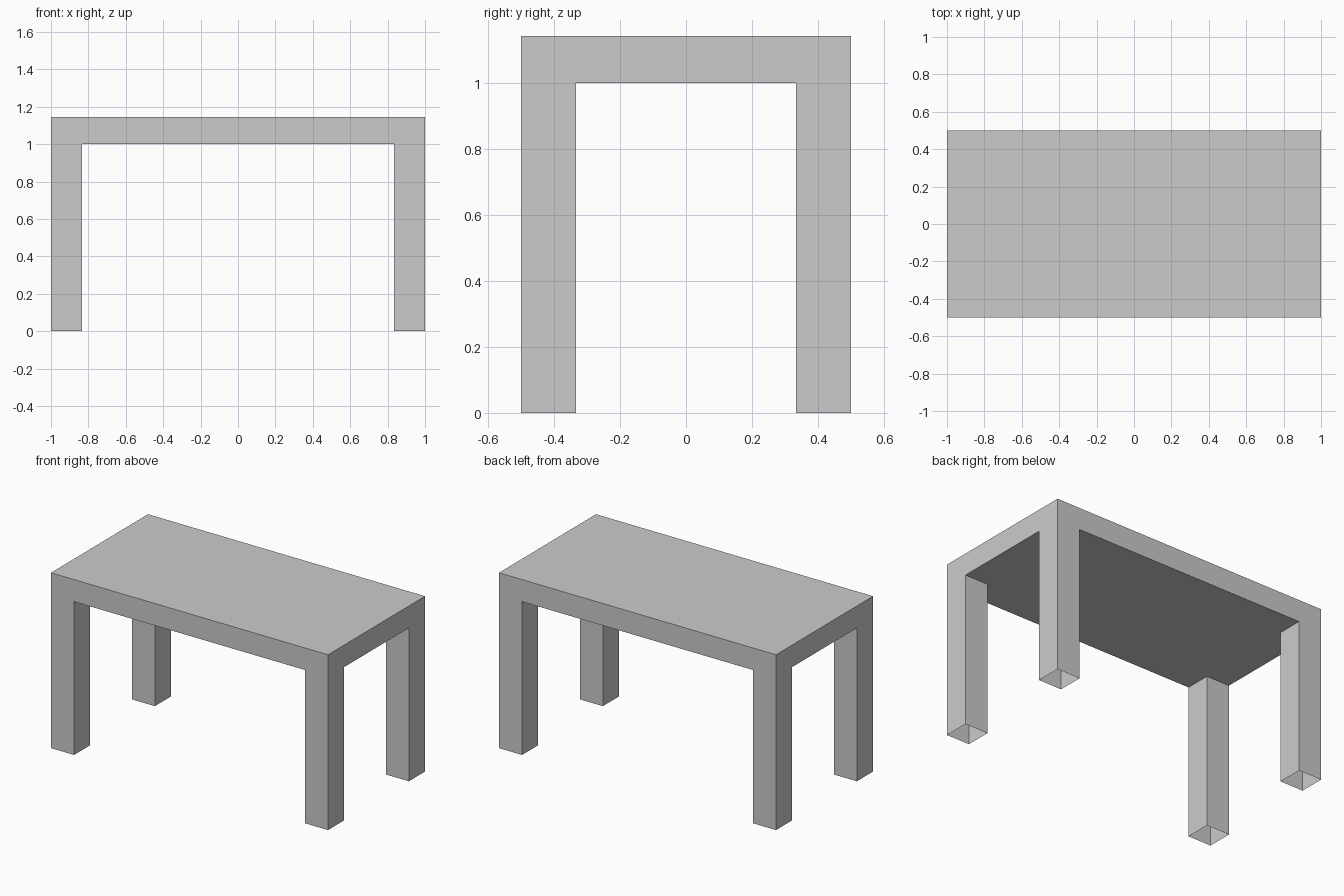
import bpy
import bmesh
from mathutils import Matrix, Vector

if "Cube" in bpy.data.objects:
    bpy.data.objects.remove(bpy.data.objects["Cube"])

LENGTH, DEPTH = 2.0, 1.0
UNDERSIDE, TOP = 1.0, 1.144
LEG = 1 / 6

bm = bmesh.new()

# Table top slab
size = Matrix.Diagonal((LENGTH, DEPTH, TOP - UNDERSIDE, 1))
place = Matrix.Translation((0, 0, (TOP + UNDERSIDE) / 2))
bmesh.ops.create_cube(bm, size=1, matrix=place @ size)

# Cuts that mark out the square leg corners
for axis, half in ((Vector((1, 0, 0)), LENGTH / 2), (Vector((0, 1, 0)), DEPTH / 2)):
    for side in (-1, 1):
        bmesh.ops.bisect_plane(bm, geom=bm.verts[:] + bm.edges[:] + bm.faces[:],
                               plane_co=axis * side * (half - LEG), plane_no=axis)


def is_corner(face):
    c = face.calc_center_median()
    return (face.normal.z < -0.9 and abs(c.x) > LENGTH / 2 - LEG
            and abs(c.y) > DEPTH / 2 - LEG)


# Legs pulled down from the corners, left open at the feet
bm.normal_update()
corners = [f for f in bm.faces if is_corner(f)]
feet = bmesh.ops.extrude_discrete_faces(bm, faces=corners)["faces"]
for foot in feet:
    bmesh.ops.translate(bm, verts=foot.verts[:], vec=(0, 0, -UNDERSIDE))
bmesh.ops.delete(bm, geom=feet, context='FACES_ONLY')
bmesh.ops.remove_doubles(bm, verts=bm.verts[:], dist=1e-4)
bm.normal_update()

mesh = bpy.data.meshes.new("table")
bm.to_mesh(mesh)
bm.free()
bpy.context.collection.objects.link(bpy.data.objects.new("table", mesh))
